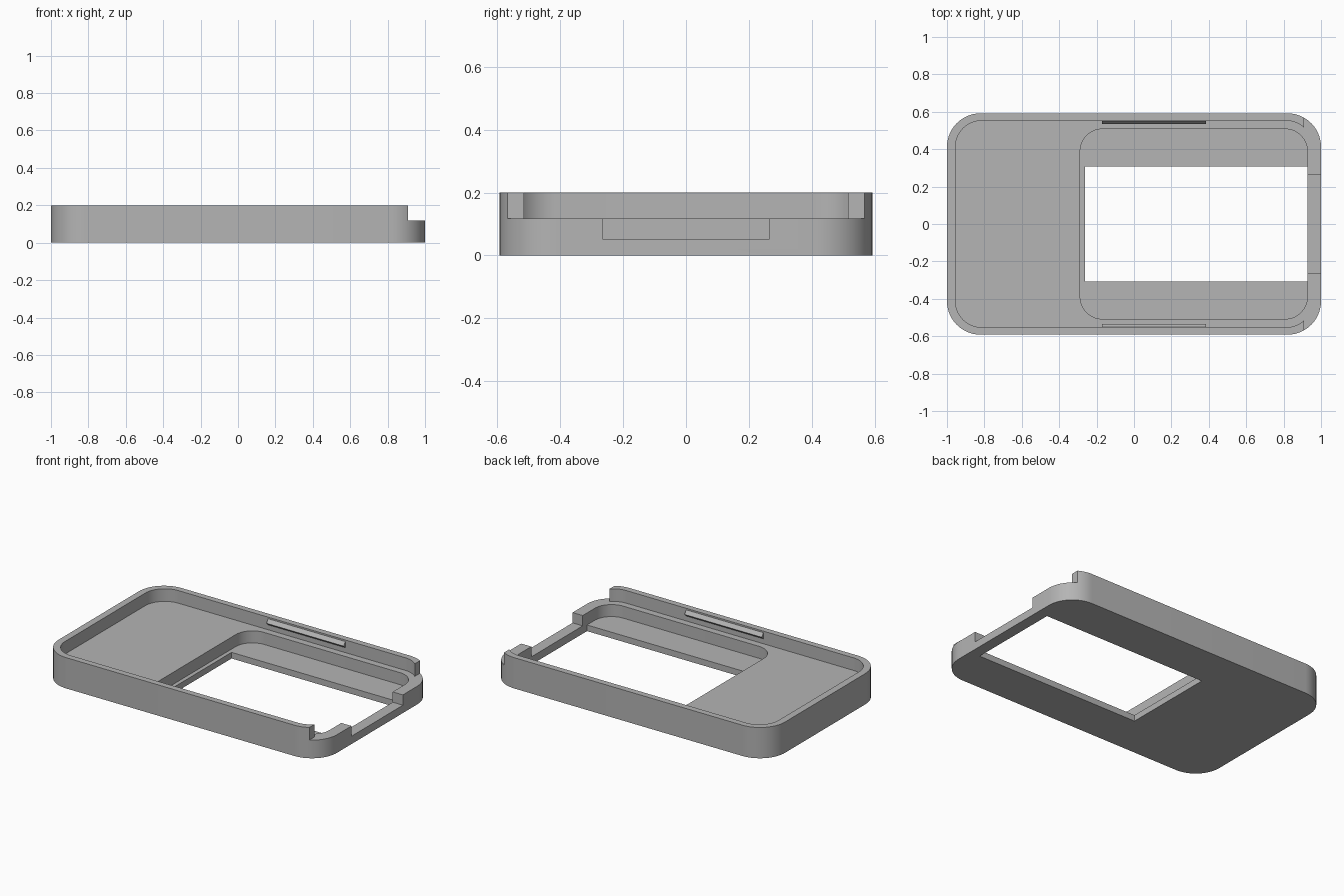
import bpy
import bmesh
from math import pi, cos, sin, radians

default = bpy.data.objects.get("Cube")
if default:
    bpy.data.objects.remove(default, do_unlink=True)

grey = bpy.data.materials.new("plain grey")
grey.use_nodes = True
GREY = (0.46, 0.46, 0.46, 1)
grey.diffuse_color = GREY
grey.node_tree.nodes["Principled BSDF"].inputs["Base Color"].default_value = GREY


def prism(name, base, offset):
    """Extrude a closed outline by an offset vector into a solid object."""
    bm = bmesh.new()
    face = bm.faces.new([bm.verts.new(p) for p in base])
    extruded = bmesh.ops.extrude_face_region(bm, geom=[face])["geom"]
    verts = [g for g in extruded if isinstance(g, bmesh.types.BMVert)]
    bmesh.ops.translate(bm, verts=verts, vec=offset)
    bmesh.ops.recalc_face_normals(bm, faces=bm.faces)
    mesh = bpy.data.meshes.new(name)
    bm.to_mesh(mesh)
    bm.free()
    mesh.materials.append(grey)
    obj = bpy.data.objects.new(name, mesh)
    bpy.context.collection.objects.link(obj)
    return obj


def slab(name, x0, x1, half_y, z0, z1, radius=0, steps=14):
    """Upright block with optional rounded corners in plan."""
    corners = [(x1, half_y, 0), (x0, half_y, 1), (x0, -half_y, 2), (x1, -half_y, 3)]
    outline = []
    for x, y, quarter in corners:
        if not radius:
            outline.append((x, y, z0))
            continue
        cx = x - radius if x == x1 else x + radius
        cy = y - radius if y > 0 else y + radius
        for i in range(steps + 1):
            a = (quarter + i / steps) * pi / 2
            outline.append((cx + radius * cos(a), cy + radius * sin(a), z0))
    return prism(name, outline, (0, 0, z1 - z0))


# Main tray
SHELF, TOP, ABOVE = 0.118, 0.2, 0.3
tray = slab("tray", -1, 1, 0.592, 0, TOP, 0.18)

# Recesses and openings
cutters = [
    slab("upper_recess_cutter", -0.955, 0.955, 0.552, SHELF, ABOVE, 0.14),
    slab("open_end_cutter", 0.91, 1.1, 0.7, SHELF, ABOVE),
    slab("pocket_cutter", -0.288, 0.927, 0.508, 0.04, ABOVE, 0.12),
    slab("window_cutter", -0.262, 0.927, 0.308, -0.1, ABOVE),
    slab("end_notch_cutter", 0.8, 1.1, 0.264, 0.051, ABOVE),
]
bpy.context.view_layer.objects.active = tray
for cutter in cutters:
    mod = tray.modifiers.new(cutter.name, "BOOLEAN")
    mod.operation = "DIFFERENCE"
    mod.solver = "EXACT"
    mod.object = cutter
    bpy.ops.object.modifier_apply(modifier=mod.name)
    bpy.data.objects.remove(cutter, do_unlink=True)

bpy.ops.object.select_all(action="DESELECT")
tray.select_set(True)
bpy.ops.object.shade_smooth_by_angle(angle=radians(30))

# Snap ribs on the inside of both long walls
profile = [(0.56, 0.19), (0.552, 0.19), (0.534, 0.167), (0.552, 0.15), (0.56, 0.15)]
ribs = prism("snap_ribs", [(-0.17, y, z) for y, z in profile], (0.555, 0, 0))
mirror = ribs.modifiers.new("both_walls", "MIRROR")
mirror.use_axis = (False, True, False)
